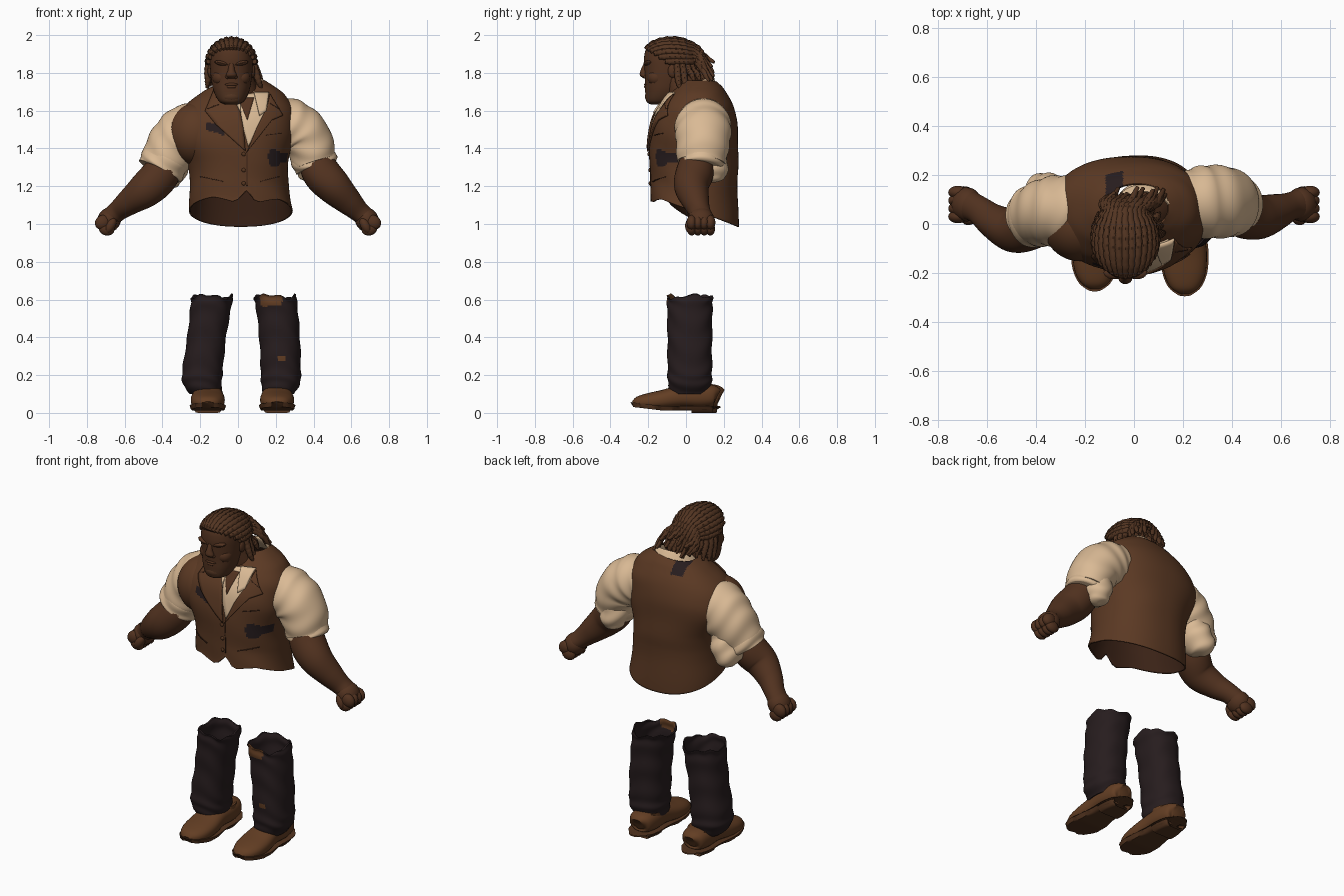
import bpy, bmesh, math, random
from math import sin, cos, pi, radians
from mathutils import Vector as V, Matrix
from mathutils.bvhtree import BVHTree

random.seed(4)
if "Cube" in bpy.data.objects:
    bpy.data.objects.remove(bpy.data.objects["Cube"])

def material(name, *rgb):
    m = bpy.data.materials.new(name)
    m.use_nodes = True
    m.diffuse_color = (*rgb, 1)
    m.node_tree.nodes["Principled BSDF"].inputs["Base Color"].default_value = (*rgb, 1)
    return m

SKIN = material("dark brown skin", .084, .032, .014)
HAIR = material("brown hair", .084, .034, .015)
VEST = material("brown vest cloth", .105, .041, .017)
LINING = material("dark lining", .042, .016, .008)
LINEN = material("cream linen", .70, .49, .30)
TROUSER = material("charcoal cloth", .020, .012, .013)
LEATHER = material("tan leather", .125, .048, .017)
SOLE = material("brown sole", .088, .035, .014)

def finish(name, bm, mats, rule=None, thick=0):
    me = bpy.data.meshes.new(name)
    for m in mats:
        me.materials.append(m)
    for f in bm.faces:
        f.smooth = True
        if rule:
            f.material_index = rule(f.calc_center_median())
    bm.to_mesh(me)
    bm.free()
    me.set_sharp_from_angle(angle=radians(45))
    ob = bpy.data.objects.new(name, me)
    bpy.context.collection.objects.link(ob)
    if thick:
        mod = ob.modifiers.new("thickness", "SOLIDIFY")
        mod.thickness, mod.offset = thick, -1
        mod.material_offset = 1 if rule else 0
    return ob

def spline(rows, steps):
    # smooth curve through rows of any width
    out = []
    for i in range(len(rows) - 1):
        q = [rows[max(i - 1, 0)], rows[i], rows[i + 1], rows[min(i + 2, len(rows) - 1)]]
        for t in (s / steps for s in range(steps)):
            out.append([b + .5 * t * (c - a + t * (2*a - 5*b + 4*c - d + t * (3*(b - c) + d - a)))
                        for a, b, c, d in zip(*q)])
    return out + [list(rows[-1])]

def tube(name, rows, mats, ref=None, n=32, steps=8, power=2, ripple=0, freq=40, warp=None, caps=True, **kw):
    # rows are x, y, z, radius a, radius b; sections lie flat unless ref is given
    path, rings, bm = spline(rows, steps), [], bmesh.new()
    for i, r in enumerate(path):
        t, u, v = i / (len(path) - 1), V((1, 0, 0)), V((0, 1, 0))
        if ref:
            d = (V(path[min(i + 1, len(path) - 1)][:3]) - V(path[max(i - 1, 0)][:3])).normalized()
            u = V(ref).cross(d).normalized()
            v = d.cross(u)
        rings.append([])
        for a in (2 * pi * j / n for j in range(n)):
            k = 1 + ripple * sin(freq * t + 2 * sin(a + 1) + 1.5 * cos(2 * a))
            c, s = [math.copysign(abs(w) ** (2 / power), w) * k for w in (cos(a), sin(a))]
            p = V(r[:3]) + u * c * max(r[3], .001) + v * s * max(r[4], .001)
            if warp:
                warp(p, a, t)
            rings[-1].append(bm.verts.new(p))
    for lo, hi in zip(rings, rings[1:]):
        for j in range(n):
            bm.faces.new((lo[j], lo[(j + 1) % n], hi[(j + 1) % n], hi[j]))
    if caps:
        bm.faces.new(rings[0][::-1])
        bm.faces.new(rings[-1])
    return finish(name, bm, mats, **kw)

def ball(name, loc, size, mat, tilt=0, detail=20):
    bm = bmesh.new()
    m = Matrix.Translation(loc) @ Matrix.Rotation(tilt, 4, 'Y') @ Matrix.Diagonal((*size, 1))
    bmesh.ops.create_uvsphere(bm, u_segments=detail, v_segments=detail // 2, radius=1, matrix=m)
    finish(name, bm, [mat])

# Vest: open shell with a low back hem and two front points
def shape_vest(p, a, t):
    k = max(0, 1 - t / .2)
    p.z += .08 * p.x * t - k * .085 * sin(a)
    if sin(a) < -.4:
        p.z -= k * .035 * sum(max(0, 1 - abs(p.x - px) / .1) for px in (-.03, .115))
        p.z += k * .05 * max(0, 1 - abs(p.x - .045) / .04)

def vest_colour(c):
    side = c.x > .16 and c.y < -.03 and abs(c.z - 1.35 + .012 * sin(60 * c.x + 45 * c.z)) < .035
    chest = c.y < 0 and abs(c.x + .12) < .045 and abs(c.z - 1.505 + .3 * (c.x + .12)) < .022
    nape = c.y > .1 and abs(c.x + .08) < .035 and c.z > 1.685
    return 2 if side or chest or nape else 0

vest = tube("vest", [
    (.015, .045, 1.07, .275, .235), (.006, .043, 1.2, .262, .23), (0, .042, 1.33, .268, .235),
    (-.02, .042, 1.47, .318, .233), (-.015, .052, 1.58, .312, .213), (-.002, .062, 1.66, .258, .172),
    (.005, .07, 1.715, .188, .13), (.015, .07, 1.75, .125, .095)],
    [VEST, LINING, TROUSER], n=144, steps=14, power=2.25, ripple=.006, freq=30,
    warp=shape_vest, caps=False, rule=vest_colour, thick=.008)
surface = BVHTree.FromPolygons([v.co for v in vest.data.vertices], [p.vertices[:] for p in vest.data.polygons])
ball("vest_right_armhole", (-.22, 0, 1.475), (.152, .152, .165), VEST, detail=48)

def front(x, z):
    hit = surface.ray_cast(V((x, -2, z)), V((0, 1, 0)))[0]
    return hit.y if hit else 0

def plate(name, outline, mat, lift):
    # thin flat piece draped on the front of the vest
    bm = bmesh.new()
    f = bm.faces.new([bm.verts.new((x, -.5, z)) for x, z in outline])
    f.normal_update()
    if f.normal.y > 0:
        f.normal_flip()
    bmesh.ops.triangulate(bm, faces=[f])
    for _ in range(3):
        bmesh.ops.subdivide_edges(bm, edges=bm.edges[:], cuts=1, use_grid_fill=True)
    for v in bm.verts:
        v.co.y = front(v.co.x, v.co.z) - lift
    finish(name, bm, [mat], thick=.009)

def bar(name, x0, x1, z0, z1, h, lift=.006):
    plate(name, [(x0, z0 - h), (x1, z1 - h), (x1, z1 + h), (x0, z0 + h)], LINING, lift)

# Shirt front, lapels, collar points and vest trim
plate("shirt_front", [(-.02, 1.68), (.14, 1.70), (.165, 1.63), (.055, 1.41), (.03, 1.5), (.01, 1.6)], LINEN, .005)
plate("chest_skin", [(.0, 1.67), (.085, 1.67), (.05, 1.55)], SKIN, .009)
plate("right_lapel", [(-.13, 1.71), (-.175, 1.60), (-.12, 1.53), (.04, 1.385), (.03, 1.5), (.012, 1.6), (-.02, 1.67)], VEST, .013)
plate("left_lapel", [(.17, 1.69), (.24, 1.575), (.18, 1.55), (.05, 1.385), (.1, 1.51), (.155, 1.62)], VEST, .013)
plate("left_collar_point", [(.085, 1.70), (.165, 1.70), (.15, 1.60), (.115, 1.575)], LINEN, .018)
plate("right_collar_point", [(-.04, 1.70), (.01, 1.69), (.015, 1.59)], LINEN, .018)
plate("front_seam", [(.046, 1.385), (.05, 1.385), (.05, 1.2), (.046, 1.2)], LINING, .003)
bar("right_lapel_notch", -.165, -.10, 1.61, 1.635, .002, .015)
bar("left_lapel_notch", .17, .22, 1.64, 1.61, .002, .015)
bar("left_chest_pocket", .15, .23, 1.47, 1.48, .002)
bar("right_pocket", -.20, -.08, 1.25, 1.225, .002)
bar("left_pocket", .12, .22, 1.225, 1.25, .002)
for i, z in enumerate((1.37, 1.285, 1.215)):
    ball(f"vest_button_{i + 1}", (.03, front(.03, z) - .003, z), (.011, .007, .011), SOLE)

def shape_collar(p, a, t):
    p.z += .04 * sin(a)

tube("shirt_collar", [(.045, .05, 1.66, .13, .125), (.042, .03, 1.715, .118, .11), (.042, .03, 1.735, .115, .105),
                      (.045, .035, 1.70, .138, .125)], [LINEN], warp=shape_collar, caps=False, thick=.005)
tube("neck", [(.03, .04, 1.60, .12, .11), (.01, .0, 1.70, .1, .1), (-.02, -.04, 1.80, .095, .09)], [SKIN])

# Head with hairline and beard set by region
HX = -.035

def head_colour(c):
    scalp = c.z > 1.925 or (c.y > -.075 and c.z > 1.7)
    beard = c.z < 1.70 or (c.z < 1.745 and .04 < abs(c.x - HX) < .06 and c.y < -.15)
    return 1 if scalp or beard else 0

tube("head", [
    (HX, -.15, 1.632, .03, .035), (HX, -.135, 1.65, .066, .075), (HX, -.112, 1.70, .093, .104),
    (HX, -.097, 1.76, .106, .12), (HX, -.09, 1.82, .112, .13), (HX, -.083, 1.88, .113, .139),
    (HX, -.08, 1.93, .103, .128), (HX, -.07, 1.965, .07, .09), (HX, -.07, 1.978, .01, .012)],
    [SKIN, HAIR], n=48, power=2.2, rule=head_colour)
tube("nose", [(HX, -.21, 1.85, .014, .014), (HX, -.22, 1.815, .018, .02), (HX, -.222, 1.787, .028, .022),
              (HX, -.212, 1.77, .018, .01)], [SKIN], n=16)
ball("upper_lip", (HX, -.208, 1.739), (.036, .014, .009), SKIN)
ball("lower_lip", (HX, -.206, 1.726), (.031, .016, .01), SKIN)
ball("moustache", (HX, -.203, 1.754), (.044, .014, .008), HAIR)
ball("chin_beard", (HX, -.178, 1.675), (.056, .04, .036), HAIR)
for s, side in ((-1, "right"), (1, "left")):
    ball(side + "_brow", (HX + s * .045, -.198, 1.85), (.045, .026, .014), SKIN, -s * .2)
    ball(side + "_eyebrow", (HX + s * .045, -.213, 1.85), (.034, .012, .006), HAIR, -s * .25)
    ball(side + "_eye", (HX + s * .043, -.201, 1.826), (.016, .009, .006), LINING)
    ball(side + "_cheek", (HX + s * .055, -.155, 1.775), (.046, .05, .045), SKIN)
    ball(side + "_nostril", (HX + s * .02, -.211, 1.779), (.013, .015, .011), SKIN)
    ball(side + "_ear", (HX + s * .112, -.07, 1.81), (.014, .026, .036), SKIN)

# Hair: locks swept back over the scalp, then a hanging fringe behind
for i in range(15):
    u = i / 7 - 1
    phi, pts = u * radians(86), []
    for t in (0, .2, .45, .7, 1):
        start = 36 + 42 * u * u
        t = radians(start + (138 - start) * t)
        pts.append(V((HX + .124 * sin(phi) * sin(t), -.075 - .172 * cos(t), 1.852 + .124 * cos(phi) * sin(t))))
    drop = random.uniform(.06, .15)
    pts += [pts[-1] + V((.02 + .03 * u, .035, -.04)), pts[-1] + V((.05 + .03 * u, random.uniform(.06, .1), -drop))]
    rad = [.013, .018, .018, .018, .018, .017, .008]
    tube(f"swept_lock_{i + 1}", [(*p, r, r) for p, r in zip(pts, rad)], [HAIR], ref=(1, 0, 0),
         n=8, steps=6, ripple=.1, freq=70)
for i in range(13):
    az = pi * i / 12
    c, s, low = cos(az), sin(az), random.uniform(1.69, 1.74) + .03 * sin(az)
    pts = [(HX + .112 * c, -.05 + .09 * s, 1.89), (HX + .125 * c, -.045 + .115 * s, 1.82),
           (HX + .135 * c + .01, -.04 + .14 * s, low + .04), (HX + .145 * c + .015, -.03 + .15 * s, low)]
    tube(f"hanging_lock_{i + 1}", [(*p, r, r) for p, r in zip(pts, (.014, .018, .016, .006))], [HAIR],
         ref=(1, 0, 0), n=8, ripple=.1, freq=50)

# Arms: sleeve, rolled cuff, hanging elbow fold, forearm and fist
def arm(side, s, sleeve, forearm, fold):
    tube(side + "_sleeve", sleeve, [LINEN], ref=(0, 1, 0), n=48, steps=14, ripple=.022, freq=26)
    end, d = V(sleeve[-1][:3]), (V(sleeve[-1][:3]) - V(sleeve[-2][:3])).normalized()
    r = sleeve[-1][3]
    cuff = [(*(end + d * k), r * g, r * g) for k, g in ((-.06, .95), (-.045, 1.03), (0, 1.04), (.025, .97), (.02, .8))]
    tube(side + "_cuff", cuff, [LINEN], ref=(0, 1, 0), n=40, steps=5, ripple=.03, freq=14)
    tube(side + "_elbow_fold", fold, [LINEN], ref=(0, 1, 0), n=24, ripple=.05, freq=18)
    tube(side + "_forearm", forearm, [SKIN], ref=(0, 1, 0), ripple=.012, freq=9)
    ball(side + "_palm", (s * .682, .08, 1.022), (.062, .07, .068), SKIN, -s * .6)
    for i in range(4):
        y = .03 + i * .033
        ball(f"{side}_knuckle_{i + 1}", (s * .717, y, 1.008), (.042, .027, .038), SKIN, s * .7)
        ball(f"{side}_finger_{i + 1}", (s * .695, y, .974), (.042, .025, .035), SKIN, -s * .2)
    ball(side + "_thumb", (s * .675, .025, .99), (.026, .03, .046), SKIN, -s * .5)

arm("right", -1,
    [(-.20, .05, 1.52, .12, .12), (-.27, .055, 1.49, .145, .142), (-.345, .05, 1.41, .14, .14), (-.405, .03, 1.30, .122, .122)],
    [(-.37, .02, 1.33, .09, .09), (-.42, -.005, 1.25, .1, .1), (-.49, -.025, 1.18, .094, .09),
     (-.57, .01, 1.12, .072, .072), (-.63, .055, 1.075, .056, .058), (-.67, .075, 1.04, .052, .06)],
    [(-.32, .09, 1.43, .06, .07), (-.335, .095, 1.35, .085, .09), (-.36, .115, 1.28, .085, .095),
     (-.385, .13, 1.22, .065, .075), (-.395, .13, 1.19, .01, .01)])
arm("left", 1,
    [(.19, .09, 1.55, .12, .12), (.27, .09, 1.525, .14, .146), (.362, .09, 1.455, .132, .146), (.408, .08, 1.325, .115, .128)],
    [(.40, .07, 1.36, .09, .09), (.44, .045, 1.27, .1, .1), (.505, .03, 1.20, .094, .092),
     (.58, .05, 1.125, .074, .074), (.635, .07, 1.07, .057, .058), (.67, .08, 1.04, .052, .06)],
    [(.37, .13, 1.42, .07, .07), (.375, .14, 1.34, .08, .08), (.385, .145, 1.27, .07, .075),
     (.39, .145, 1.235, .045, .05), (.39, .145, 1.22, .01, .01)])

# Legs: open trouser tubes with ragged tops
def ragged(p, a, t):
    p.z += max(0, t * 4 - 3) * (.009 * sin(3 * a + 1) + .006 * sin(8 * a))

def leg_colour(c):
    top = c.z > .565 and abs(c.x - .175) < .058
    worn = abs(c.x - .235) < .02 and abs(c.z - .29) < .01
    return 2 if c.y < -.05 and (top or worn) else 0

for side, rows in (("right", [(-.175, .10, .08), (-.19, .16, .104), (-.186, .24, .107), (-.166, .40, .103), (-.145, .55, .108), (-.136, .615, .112)]),
                   ("left", [(.215, .10, .082), (.226, .16, .104), (.226, .24, .106), (.22, .40, .108), (.206, .55, .11), (.196, .615, .113)])):
    tube(side + "_trouser_leg", [(x, .02, z, r, r * .7 + .043) for x, z, r in rows], [TROUSER, TROUSER, LEATHER],
         n=64, steps=12, power=2.3, ripple=.022, freq=34, warp=ragged, caps=False, rule=leg_colour, thick=.008)

# Shoes: uppers, soles and heels share one clamped profile
LAST = [(.165, .085, .03, .035), (.148, .09, .066, .055), (.08, .09, .08, .065), (-.02, .088, .08, .06),
        (-.12, .07, .09, .052), (-.2, .058, .084, .046), (-.255, .05, .06, .036), (-.282, .045, .024, .016)]

def clamp(lo, hi):
    def warp(p, a, t):
        lift = max(0, -p.y - .12) * .12
        p.z = min(max(p.z, lo + lift), hi + lift)
    return warp

for side, cx, oy in (("right", -.16, .02), ("left", .207, 0)):
    for part, rows, mat, lo, hi, wide, tall in (("upper", LAST, LEATHER, .03, .16, 0, 0), ("sole", LAST, SOLE, .012, .036, .007, .05),
                                                ("heel", LAST[:3] + [(.03, .09, .08, .065)], SOLE, 0, .03, .005, .05)):
        tube(f"{side}_shoe_{part}", [(cx, y + oy, z, a + wide, b + tall) for y, z, a, b in rows], [mat],
             ref=(0, 0, 1), steps=6, power=2.4, warp=clamp(lo, hi))
    tube(side + "_shoe_cuff", [(cx, .06 + oy, .09, .078, .085), (cx, .06 + oy, .14, .074, .08)], [LEATHER])
